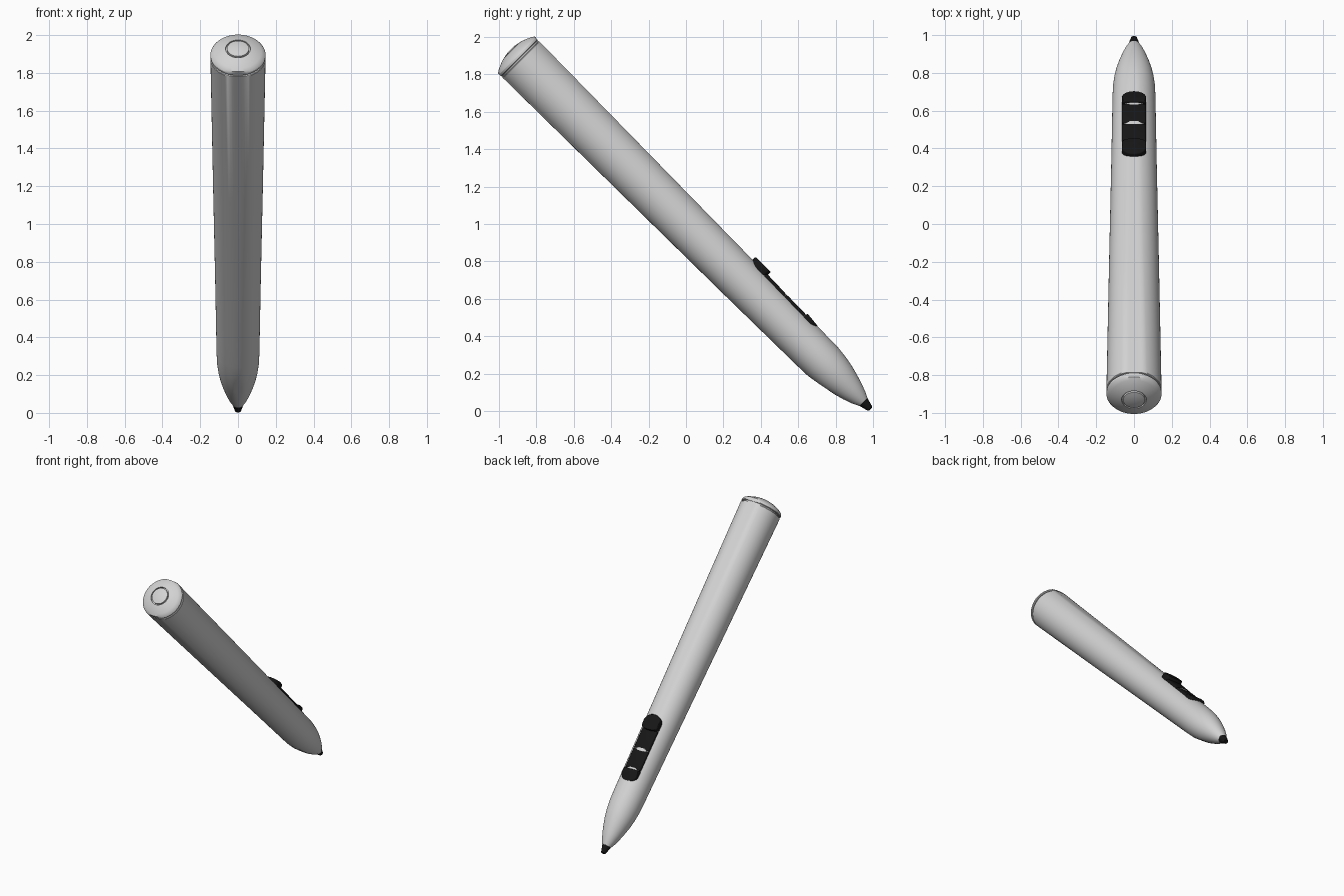
import bpy, bmesh, math
from mathutils import Vector

cube = bpy.data.objects.get("Cube")
if cube:
    bpy.data.objects.remove(cube, do_unlink=True)

AXIS = 0.705          # height of the pen axis across the tilt
ROOT = math.sqrt(0.5)
SEGMENTS = 64


def material(name, rgb):
    m = bpy.data.materials.new(name)
    m.use_nodes = True
    m.diffuse_color = (*rgb, 1)
    m.node_tree.nodes["Principled BSDF"].inputs["Base Color"].default_value = (*rgb, 1)
    return m


silver = material("light grey", (0.65, 0.65, 0.65))
black = material("black", (0.008, 0.008, 0.008))


def place(x, across, along):
    """Pen coordinates to the tilted world position."""
    return Vector((x, (across - along) * ROOT, (across + along) * ROOT))


def finish(name, bm, mat, angle=30):
    bmesh.ops.recalc_face_normals(bm, faces=bm.faces)
    mesh = bpy.data.meshes.new(name)
    bm.to_mesh(mesh)
    bm.free()
    mesh.materials.append(mat)
    obj = bpy.data.objects.new(name, mesh)
    bpy.context.collection.objects.link(obj)
    bpy.ops.object.select_all(action='DESELECT')
    obj.select_set(True)
    bpy.context.view_layer.objects.active = obj
    bpy.ops.object.shade_smooth_by_angle(angle=math.radians(angle))
    return obj


def section(r, s):
    """Round section with flats on the upper and lower sides."""
    t = (s + 0.3) / 2.26
    upper = 0.111 + 0.027 * t
    lower = min(0.115 + 0.023 * t, 0.113 + 0.193 * (s + 0.329))
    for i in range(SEGMENTS):
        a = math.tau * i / SEGMENTS
        yield place(r * math.sin(a), AXIS + max(-lower, min(upper, r * math.cos(a))), s)


def loft(name, profile, mat):
    bm = bmesh.new()
    rings = [[bm.verts.new(p) for p in section(r, s)] for s, r in profile]
    for a, b in zip(rings, rings[1:]):
        for i in range(SEGMENTS):
            j = (i + 1) % SEGMENTS
            bm.faces.new((a[i], a[j], b[j], b[i]))
    bm.faces.new(rings[0])
    bm.faces.new(rings[-1])
    return finish(name, bm, mat)


# Barrel with tapered nose, and a recessed neck under the cap
loft("barrel", [(-0.635, 0.031), (-0.6, 0.048), (-0.55, 0.066), (-0.5, 0.081),
                (-0.45, 0.094), (-0.4, 0.103), (-0.33, 0.111), (-0.25, 0.1135),
                (-0.1, 0.1155), (0.3, 0.121), (1.0, 0.132), (1.95, 0.146),
                (1.954, 0.143), (1.955, 0.135), (1.97, 0.135)], silver)

# Writing tip
loft("tip", [(-0.69, 0.012), (-0.687, 0.016), (-0.67, 0.021), (-0.632, 0.031),
             (-0.62, 0.025)], black)

# Domed end cap with a ring groove
loft("end_cap", [(1.963, 0.135), (1.963, 0.143), (1.967, 0.146), (1.978, 0.1455),
                 (1.988, 0.139), (1.998, 0.124), (2.009, 0.1), (2.017, 0.08),
                 (2.021, 0.066), (2.012, 0.065), (2.012, 0.059), (2.023, 0.058),
                 (2.028, 0.035), (2.03, 0.01)], silver)


def pad(name, start, end, half, top, bevel, round_start=0, round_end=0):
    """Button whose ends bulge by the given depths; top is (at start, at end)."""
    outline = []
    for s, sign, depth in ((start, -1, round_start), (end, 1, round_end)):
        steps = 14 if depth else 1
        for i in range(steps + 1):
            a = math.pi * i / steps
            outline.append((sign * half * math.cos(a), s + sign * depth * math.sin(a)))
    bm = bmesh.new()
    low, high = [], []
    for x, s in outline:
        t = (s - start) / (end - start)
        low.append(bm.verts.new(place(x, 0.77, s)))
        high.append(bm.verts.new(place(x, top[0] + (top[1] - top[0]) * t, s)))
    bm.faces.new(low)
    cap = bm.faces.new(high)
    n = len(low)
    for i in range(n):
        j = (i + 1) % n
        bm.faces.new((low[i], low[j], high[j], high[i]))
    bmesh.ops.bevel(bm, geom=list(cap.edges), offset=bevel, segments=3,
                    profile=0.5, affect='EDGES')
    return finish(name, bm, black, 35)


# Side switch: raised ends with a low rocker between
pad("upper_button", 0.225, 0.27, 0.064, (0.846, 0.846), 0.008, 0.02, 0.05)
pad("lower_button", -0.13, -0.09, 0.064, (0.824, 0.828), 0.008, 0.05, 0)
pad("rocker_lower_half", -0.087, 0.06, 0.063, (0.819, 0.821), 0.012)
pad("rocker_upper_half", 0.063, 0.215, 0.063, (0.821, 0.825), 0.012)
